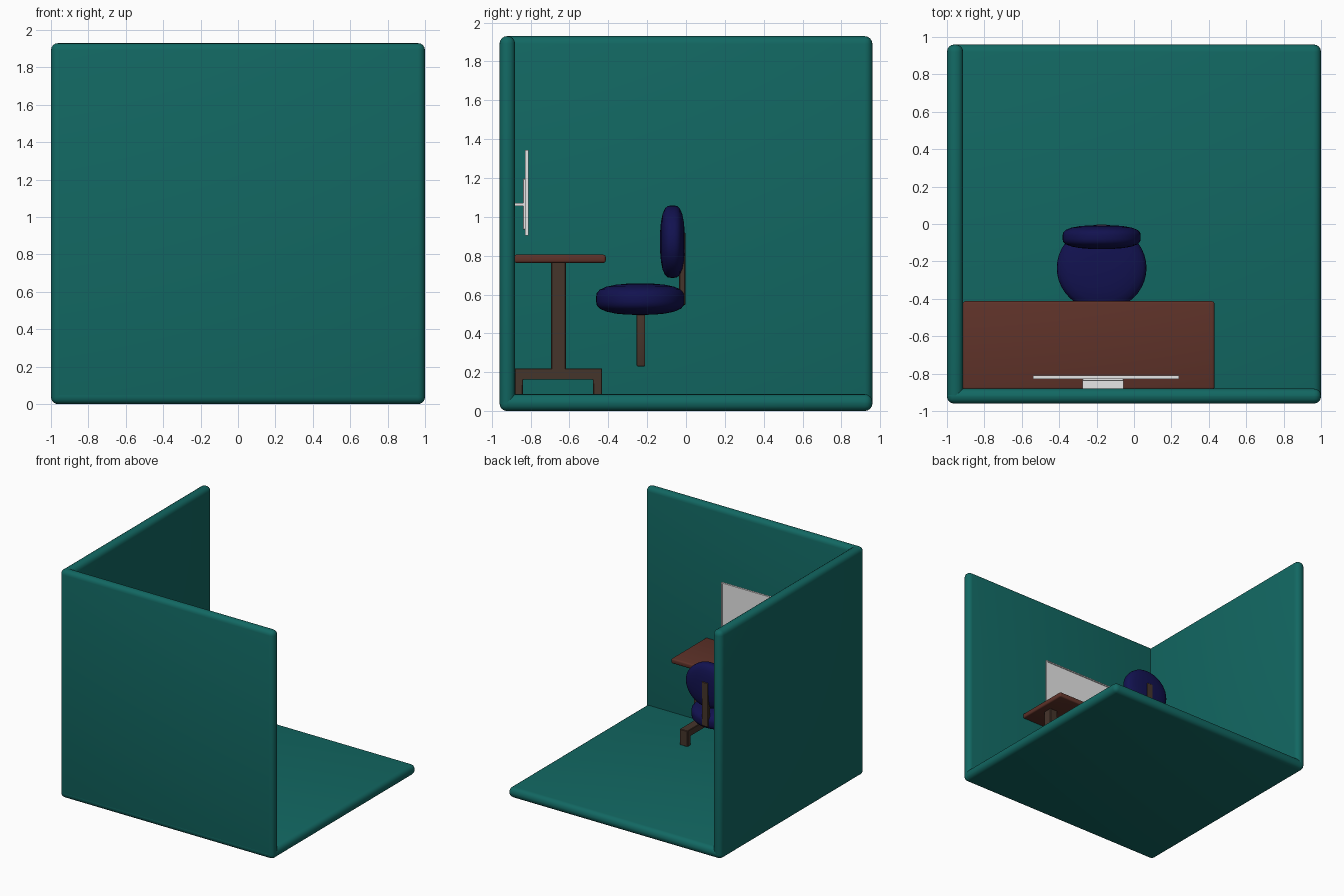
import bpy, bmesh, math
from mathutils import Matrix, Vector

if "Cube" in bpy.data.objects:
    bpy.data.objects.remove(bpy.data.objects["Cube"], do_unlink=True)


def material(name, rgb):
    m = bpy.data.materials.new(name)
    m.use_nodes = True
    m.diffuse_color = (*rgb, 1)
    m.node_tree.nodes["Principled BSDF"].inputs["Base Color"].default_value = (*rgb, 1)
    return m


TEAL = material("teal", (0.006, 0.138, 0.123))
RED_BROWN = material("red_brown", (0.113, 0.032, 0.022))
DARK_BROWN = material("dark_brown", (0.06, 0.035, 0.024))
NAVY = material("navy", (0.006, 0.006, 0.08))
WHITE = material("off_white", (0.8, 0.8, 0.8))


def finish(bm, name, mat):
    bmesh.ops.recalc_face_normals(bm, faces=bm.faces)
    me = bpy.data.meshes.new(name)
    bm.to_mesh(me)
    bm.free()
    me.materials.append(mat)
    ob = bpy.data.objects.new(name, me)
    bpy.context.collection.objects.link(ob)
    bpy.ops.object.select_all(action="DESELECT")
    bpy.context.view_layer.objects.active = ob
    ob.select_set(True)
    bpy.ops.object.shade_smooth_by_angle(angle=math.radians(35))
    return ob


def block(bm, x, y, z):
    """Add a box given as (min, max) ranges."""
    lo, hi = Vector((x[0], y[0], z[0])), Vector((x[1], y[1], z[1]))
    mat = Matrix.Translation((lo + hi) / 2) @ Matrix.Diagonal((*(hi - lo), 1))
    return bmesh.ops.create_cube(bm, size=1, matrix=mat)["verts"]


def box(name, mat, x, y, z, bevel=0.0, segments=3):
    bm = bmesh.new()
    block(bm, x, y, z)
    if bevel:
        bmesh.ops.bevel(bm, geom=bm.edges[:], offset=bevel, segments=segments,
                        profile=0.5, affect="EDGES")
    return finish(bm, name, mat)


def cushion(name, center, radii, axis):
    """Lathe a soft pillow profile and lay it along the given axis."""
    half = [(0, 1), (0.3, 0.985), (0.55, 0.92), (0.77, 0.79),
            (0.92, 0.6), (0.985, 0.38), (1, 0.15)]
    profile = half + [(r, -h) for r, h in reversed(half)]
    bm = bmesh.new()
    verts = [bm.verts.new((r, 0, h)) for r, h in profile]
    edges = [bm.edges.new(pair) for pair in zip(verts, verts[1:])]
    bmesh.ops.spin(bm, geom=verts + edges, cent=(0, 0, 0), axis=(0, 0, 1),
                   angle=math.tau, steps=40)
    bmesh.ops.remove_doubles(bm, verts=bm.verts, dist=0.0005)
    if axis == "Y":
        bmesh.ops.rotate(bm, verts=bm.verts, matrix=Matrix.Rotation(math.pi / 2, 3, "X"))
    bmesh.ops.scale(bm, verts=bm.verts, vec=radii)
    bmesh.ops.translate(bm, verts=bm.verts, vec=center)
    return finish(bm, name, NAVY)


# Room shell: floor and two walls with rounded edges
X, Y, Z = (-1, 1), (-0.96, 0.96), (0, 1.93)
box("floor", TEAL, X, Y, (0, 0.087), 0.04, 4)
box("front_wall", TEAL, X, (-0.96, -0.88), Z, 0.038, 4)
box("side_wall", TEAL, (-1, -0.913), Y, Z, 0.04, 4)

# Desk
box("desk_top", RED_BROWN, (-0.915, 0.43), (-0.885, -0.413), (0.763, 0.805), 0.012)
for side, cx in (("left", 0.325), ("right", -0.805)):
    span = (cx - 0.037, cx + 0.037)
    box("desk_column_" + side, DARK_BROWN, span, (-0.695, -0.618), (0.2, 0.766), 0.004, 1)
    # Foot: an upside-down U profile pushed through its width
    outline = [(-0.882, 0.085), (-0.84, 0.085), (-0.84, 0.162), (-0.478, 0.162),
               (-0.478, 0.085), (-0.432, 0.085), (-0.432, 0.22), (-0.882, 0.22)]
    bm = bmesh.new()
    face = bm.faces.new([bm.verts.new((span[0], y, z)) for y, z in outline])
    moved = bmesh.ops.extrude_face_region(bm, geom=[face])["geom"]
    bmesh.ops.translate(bm, vec=(span[1] - span[0], 0, 0),
                        verts=[g for g in moved if isinstance(g, bmesh.types.BMVert)])
    if face.is_valid and len(face.link_loops if hasattr(face, "link_loops") else []) > 0:
        bm.faces.remove(face)
    bmesh.ops.bevel(bm, geom=bm.edges[:], offset=0.004, segments=1, affect="EDGES")
    finish(bm, "desk_foot_" + side, DARK_BROWN)

# Chair
CX = -0.173
cushion("chair_seat", (CX, -0.235, 0.576), (0.24, 0.228, 0.081), "Z")
cushion("chair_backrest", (CX, -0.07, 0.872), (0.209, 0.064, 0.186), "Y")
box("chair_back_bar", DARK_BROWN, (CX - 0.03, CX + 0.03), (-0.035, -0.003), (0.546, 0.92), 0.004, 1)
box("chair_post", DARK_BROWN, (CX - 0.022, CX + 0.022), (-0.254, -0.21), (0.23, 0.52), 0.005, 2)

# Wall-mounted monitor with a recessed screen
bm = bmesh.new()
block(bm, (-0.54, 0.24), (-0.828, -0.811), (0.905, 1.345))
bm.normal_update()
screen = [f for f in bm.faces if f.normal.y > 0.9]
bmesh.ops.inset_region(bm, faces=screen, thickness=0.014)
bmesh.ops.inset_region(bm, faces=screen, thickness=0.002, depth=-0.006)
finish(bm, "monitor", WHITE)
box("monitor_back", WHITE, (-0.275, -0.056), (-0.84, -0.826), (0.935, 1.196), 0.003, 1)
box("monitor_bracket", WHITE, (-0.275, -0.056), (-0.885, -0.836), (1.056, 1.07))
